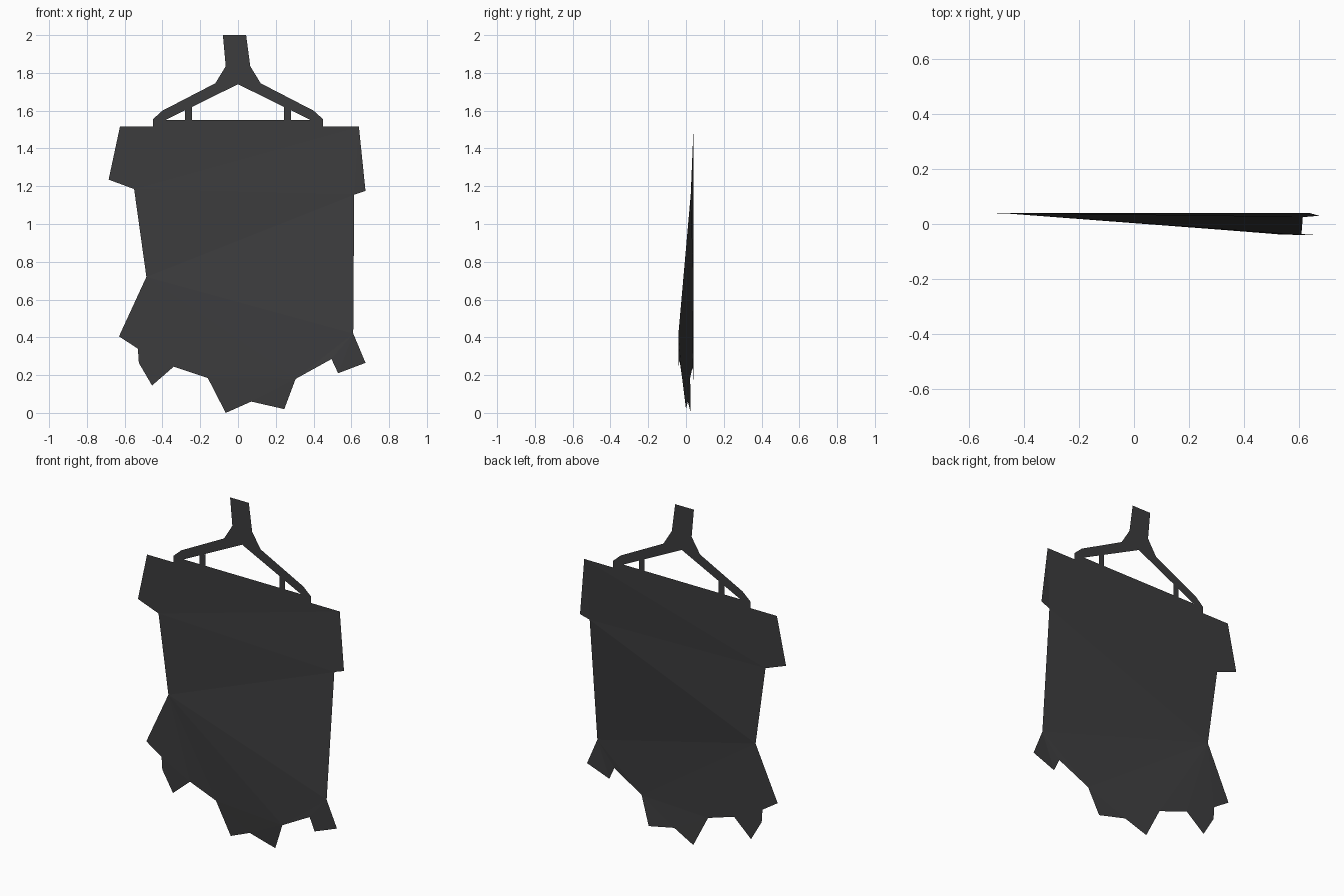
import bpy, bmesh

BACK = 0.04  # plane that the hanger and the flat part of the hide lie in

dark = bpy.data.materials.new("dark_grey")
dark.diffuse_color = (0.045, 0.045, 0.047, 1)


def sheet(name, points, faces):
    """Flat-shaded single sheet; points are (x, z) or (x, z, y), facing the front."""
    bm = bmesh.new()
    vs = [bm.verts.new((p[0], p[2] if len(p) > 2 else BACK, p[1])) for p in points]
    for f in faces:
        face = bm.faces.new([vs[i] for i in f])
        face.normal_update()
        if face.normal.y > 0:
            face.normal_flip()
    me = bpy.data.meshes.new(name)
    bm.to_mesh(me)
    bm.free()
    me.materials.append(dark)
    ob = bpy.data.objects.new(name, me)
    bpy.context.collection.objects.link(ob)
    return ob


def mirrored(ob):
    m = ob.modifiers.new("mirror", "MIRROR")
    m.use_axis = (True, False, False)
    return ob


# Hide outline, clockwise from the top left; lower right corner swings forward
outline = [
    (-.625, 1.515), (.64, 1.515), (.675, 1.175, .03), (.615, 1.155, .025),
    (.61, .42, -.04), (.675, .265, -.036), (.53, .21, -.038), (.495, .285, -.035),
    (.305, .18, -.02), (.245, .02, 0), (.07, .06, .01), (-.065, 0, .025),
    (-.16, .185, .022), (-.34, .245, .035), (-.455, .145), (-.525, .265),
    (-.53, .34), (-.63, .405), (-.485, .72), (-.55, 1.185), (-.685, 1.235),
]
shoulders = [(0, 20, 19), (1, 2, 3), (0, 1, 19), (1, 3, 19)]
body = [(19, 3, 18), (3, 4, 18)]
hem = [(18, 16, 17), (18, 13, 16), (16, 13, 14), (16, 14, 15), (18, 12, 13),
       (18, 8, 12), (18, 4, 8), (4, 7, 8), (4, 5, 6), (4, 6, 7),
       (12, 10, 11), (12, 8, 10), (8, 9, 10)]
sheet("hide", outline, shoulders + body + hem)

# Hanger frame: half of neck, sloping arm, rounded end and bottom bar
mirrored(sheet("hanger_frame",
               [(0, 1.835), (.065, 1.835), (.12, 1.745), (0, 1.74), (.40, 1.60),
                (.385, 1.55), (.45, 1.555), (.45, 1.515), (0, 1.515), (0, 1.55)],
               [(0, 1, 2, 3), (3, 2, 4, 5), (5, 4, 6, 7), (9, 5, 7, 8)]))

# Small upright posts between bar and arm
mirrored(sheet("hanger_post",
               [(.243, 1.55), (.28, 1.55), (.28, 1.602), (.243, 1.62)], [(0, 1, 2, 3)]))

# Slightly skewed strap rising from the neck
sheet("hanger_strap",
      [(-.08, 2.0), (.043, 2.0), (.065, 1.835), (-.065, 1.835)], [(0, 1, 2, 3)])
